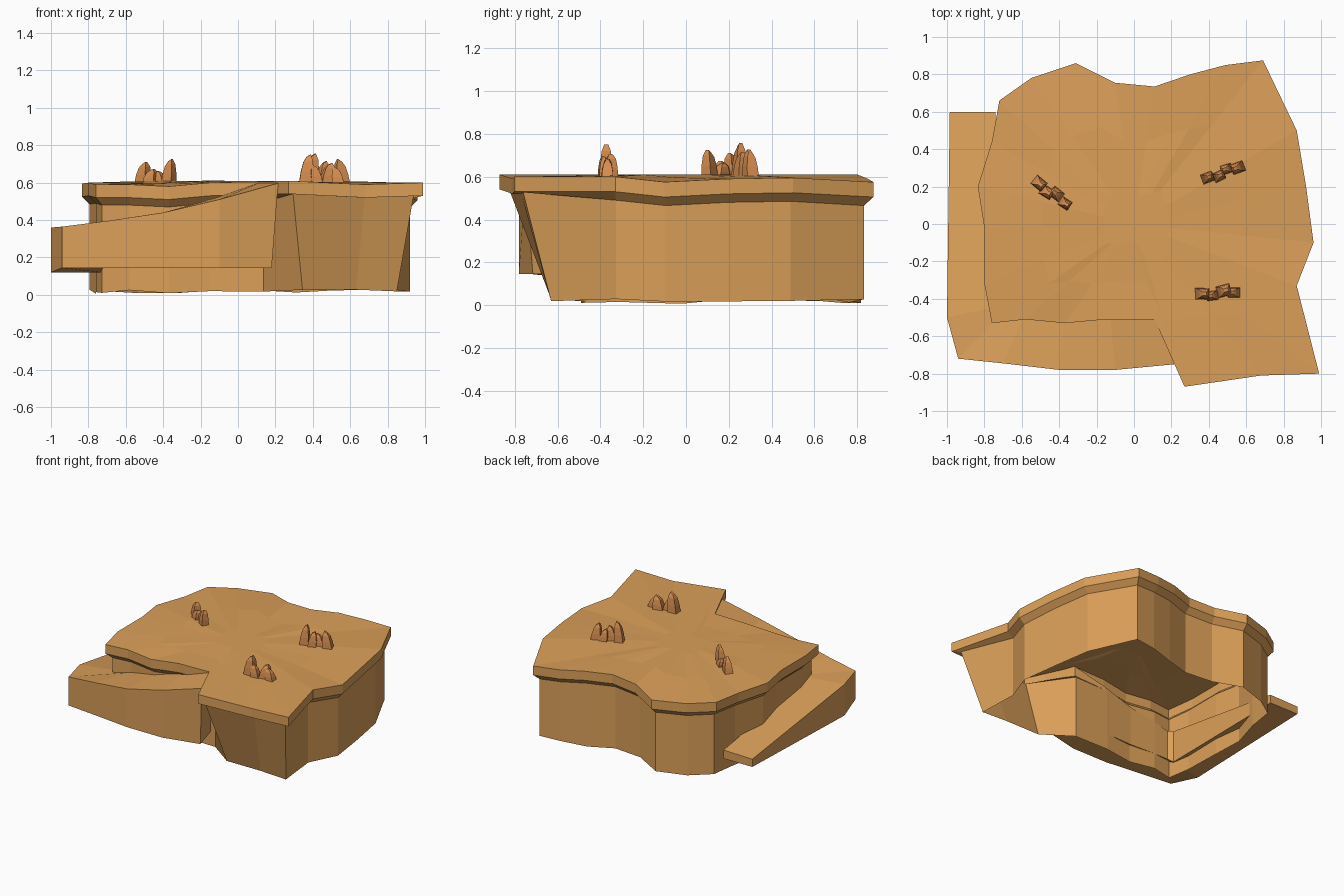
import bpy, bmesh, math, random
from mathutils import Vector

random.seed(4)
old = bpy.data.objects.get("Cube")
if old:
    bpy.data.objects.remove(old, do_unlink=True)


def material(name, colour):
    mat = bpy.data.materials.new(name)
    mat.use_nodes = True
    mat.diffuse_color = (*colour, 1)
    mat.node_tree.nodes["Principled BSDF"].inputs["Base Color"].default_value = (*colour, 1)
    return mat


sandstone = material("sandstone", (0.71, 0.35, 0.10))
red_rock = material("red rock", (0.68, 0.27, 0.08))


def loft(name, rings, mat, closed=True, caps=(True, True)):
    """Skin a list of equal-length rings; a cap is a flat end face."""
    bm = bmesh.new()
    rows = [[bm.verts.new(p) for p in ring] for ring in rings]
    count = len(rows[0])
    for lower, upper in zip(rows, rows[1:]):
        for i in range(count):
            j = (i + 1) % count
            bm.faces.new((lower[i], lower[j], upper[j], upper[i]))
    for cap, row in zip(caps, (rows[0], rows[-1])):
        if cap:
            bm.faces.new(row)
    bmesh.ops.recalc_face_normals(bm, faces=bm.faces)
    mesh = bpy.data.meshes.new(name)
    bm.to_mesh(mesh)
    bm.free()
    mesh.materials.append(mat)
    obj = bpy.data.objects.new(name, mesh)
    bpy.context.collection.objects.link(obj)
    return obj


def inset(points, distance):
    """Move a clockwise outline inward, keeping its sides parallel."""
    result = []
    for i, p in enumerate(points):
        a = (p - points[i - 1]).normalized()
        b = (points[(i + 1) % len(points)] - p).normalized()
        na, nb = Vector((a.y, -a.x)), Vector((b.y, -b.x))
        result.append(p + (na + nb) * distance / (1 + na.dot(nb)))
    return result


# Plateau: open-bottomed shell with an overhanging rim (x, y, rim height)
outline = [
    (-.76, -.53, .59), (-.80, -.32, .6), (-.80, -.02, .6), (-.835, .2, .595),
    (-.76, .44, .59), (-.72, .66, .59), (-.55, .78, .58), (-.31, .86, .575),
    (-.1, .755, .6), (.11, .735, .61), (.3, .8, .61), (.49, .85, .59),
    (.69, .875, .575), (.87, .5, .595), (.92, .2, .59), (.96, -.1, .575),
    (.87, -.33, .6), (.99, -.8, .6), (.68, -.81, .59), (.27, -.87, .61),
    (.11, -.51, .605), (-.15, -.51, .6), (-.37, -.53, .58), (-.58, -.51, .59)]
edge = [Vector(p[:2]) for p in outline]
heights = [p[2] for p in outline]
wall = inset(edge, .04)
feet, wall_top, rim_low, rim_top, inner = [], [], [], [], []
for p, w, h in zip(edge, wall, heights):
    front_block = p.y < -.6
    foot = Vector((.52 + (p.x - .52) * .7, -.63)) if front_block else w
    feet.append((*foot, random.uniform(.005, .03)))
    wall_top.append((*w, h - (.07 if front_block else .11)))
    rim_low.append((*p, h - .07))
    rim_top.append((*p, h))
    inner.append((p.x * .6, p.y * .6, random.uniform(.595, .612)))
hub = [(p.x * .2, p.y * .2, .61) for p in edge]
loft("plateau", [feet, wall_top, rim_low, rim_top, inner, hub], sandstone, caps=(False, True))

# Ramp: climbs along the side, turns the corner and joins the plateau
# (outer x, outer y, inner x, inner y, top height, underside height)
stations = [
    (-.985, .6, -.74, .6, .2, .14), (-1, -.5, -.73, -.44, .36, .12),
    (-.94, -.72, -.70, -.47, .365, .145), (-.7, -.745, -.58, -.47, .395, .145),
    (-.4, -.78, -.37, -.48, .44, .145), (-.1, -.78, -.13, -.47, .51, .145),
    (.215, -.75, .12, -.5, .597, .145)]
sections = []
for ox, oy, ix, iy, top, low in stations:
    shift = .035 if ox > 0 else 0
    sections.append([(ox, oy, top), (ix, iy, top + .005),
                     (ix, iy, low), (ox - shift, oy + shift, low)])
loft("ramp", sections, sandstone)


# Rock spires: tapered, leaning four-sided columns standing in rows
def spire(name, centre, angle, width, height, lean):
    along = Vector((math.cos(angle), math.sin(angle)))
    across = Vector((-along.y, along.x))
    rings = []
    for level, size in ((0, 1), (.45, .9), (.8, .68), (1, .3)):
        mid = Vector(centre) + along * lean * level * width
        ring = []
        for u, v in ((-1, -1), (1, -1), (1, 1), (-1, 1)):
            q = mid + along * u * size * width / 2 + across * v * size * width * .42
            tilt = lean * u * height * .2 * level
            ring.append((q.x, q.y, .59 + level * height + tilt))
        rings.append(ring)
    loft(name, rings, red_rock)


clusters = {
    "west_rocks": ((-.44, .165), -32, (.115, .08, .07, .13)),
    "north_rocks": ((.475, .275), 24, (.16, .12, .1, .13)),
    "south_rocks": ((.45, -.37), 8, (.155, .1, .11, .09)),
}
for name, (centre, degrees, sizes) in clusters.items():
    angle = math.radians(degrees)
    along = Vector((math.cos(angle), math.sin(angle)))
    across = Vector((-along.y, along.x))
    for i, height in enumerate(sizes):
        spot = Vector(centre) + along * (i - 1.5) * .058 + across * (-1) ** i * .009
        spire(f"{name}_{i + 1}", spot, angle + random.uniform(-.15, .15),
              random.uniform(.06, .076), height, random.choice((-.25, .2)))
